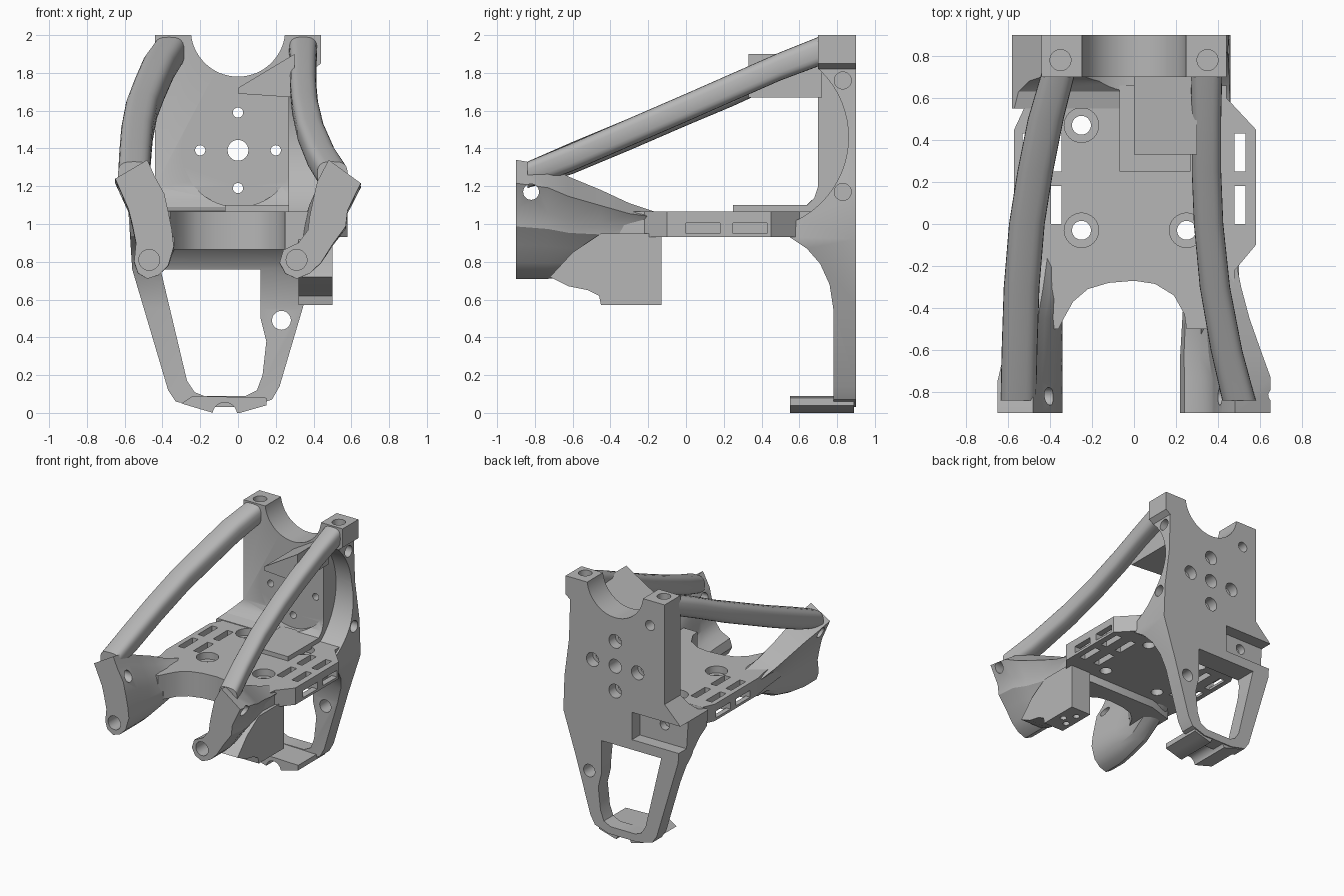
import bpy, bmesh
from math import cos, sin, pi
from mathutils import Matrix, Vector

if "Cube" in bpy.data.objects:
    bpy.data.objects.remove(bpy.data.objects["Cube"], do_unlink=True)

grey = bpy.data.materials.new("printed_grey")
grey.use_nodes = True
grey.diffuse_color = (0.47, 0.47, 0.47, 1)
grey.node_tree.nodes["Principled BSDF"].inputs["Base Color"].default_value = grey.diffuse_color


def make(name, bm):
    bmesh.ops.recalc_face_normals(bm, faces=bm.faces)
    me = bpy.data.meshes.new(name)
    bm.to_mesh(me)
    bm.free()
    me.materials.append(grey)
    ob = bpy.data.objects.new(name, me)
    bpy.context.collection.objects.link(ob)
    return ob


def skin(name, rings):
    """Closed skin through rings with equal point counts."""
    bm = bmesh.new()
    rows = [[bm.verts.new(p) for p in ring] for ring in rings]
    n = len(rows[0])
    for a, b in zip(rows, rows[1:]):
        for i in range(n):
            bm.faces.new((a[i], a[(i + 1) % n], b[(i + 1) % n], b[i]))
    bm.faces.new(rows[0])
    bm.faces.new(rows[-1])
    return make(name, bm)


def prism(name, pts, axis, lo, hi):
    """Extrude a 2D outline along the x, y or z axis."""
    put = {"x": lambda p, d: (d, p[0], p[1]),
           "y": lambda p, d: (p[0], d, p[1]),
           "z": lambda p, d: (p[0], p[1], d)}[axis]
    return skin(name, [[put(p, d) for p in pts] for d in (lo, hi)])


def disc(c, r, n=32):
    return [(c[0] + r * cos(2 * pi * i / n), c[1] + r * sin(2 * pi * i / n)) for i in range(n)]


def rod(c, r, axis, lo, hi):
    return prism("cutter", disc(c, r), axis, lo, hi)


def box(name, x, y, z):
    return prism(name, [(x[0], y[0]), (x[1], y[0]), (x[1], y[1]), (x[0], y[1])], "z", *z)


def combine(ob, tool, op="DIFFERENCE"):
    m = ob.modifiers.new("cut", "BOOLEAN")
    m.object, m.operation, m.solver = tool, op, "EXACT"
    with bpy.context.temp_override(object=ob, active_object=ob, selected_objects=[ob]):
        bpy.ops.object.modifier_apply(modifier=m.name)
    bpy.data.objects.remove(tool, do_unlink=True)


def loft(name, outline, sections):
    """Fit an XZ outline into (y, x0, x1, z0, z1) boxes and skin them."""
    us, vs = zip(*outline)
    u0, v0, du, dv = min(us), min(vs), max(us) - min(us), max(vs) - min(vs)
    return skin(name, [[(x0 + (u - u0) / du * (x1 - x0), y, z0 + (v - v0) / dv * (z1 - z0))
                        for u, v in outline] for y, x0, x1, z0, z1 in sections])


# Back plate: front outline crossed with side profile
back = prism("back_plate", [(-.44, 2), (.44, 2), (.44, 1.85), (.4, 1.82), (.41, 1.5), (.45, 1.2),
                            (.46, .92), (.35, .58), (.22, .14), (.18, .07), (.06, .03), (-.2, .03),
                            (-.33, .06), (-.37, .12), (-.56, .76), (-.58, 1.06), (-.44, 1.2)],
             "y", .5, 1)
side = [(.9, 0), (.9, 2), (.7, 2), (.7, 1.2), (.68, 1.14), (.63, 1.09), (.55, 1.07), (.55, .93),
        (.64, .87), (.71, .79), (.76, .68), (.78, .55), (.78, 0)]
combine(back, prism("cutter", side, "x", -.8, .8), "INTERSECT")
# Cable opening, top saddle, side scoop, motor clearance, rear pocket
combine(back, prism("cutter", [(-.41, .76), (.12, .76), (.12, .5), (.15, .38), (.13, .2), (.1, .12),
                               (.04, .09), (-.18, .09), (-.23, .11), (-.27, .17)], "y", .4, 1))
combine(back, prism("cutter", disc((0, 2.03), .25, 64), "y", .4, 1))
combine(back, prism("cutter", disc((.37, 1.46), .49, 64), "x", .27, .7))
combine(back, prism("cutter", disc((0, 1.39), .3, 64), "y", .4, .7))
combine(back, box("cutter", (-.8, -.15), (.8, 1), (.84, 1.06)))
# Bolt holes with rear counterbores
for x, z, r in [(0, 1.39, .055), (.2, 1.39, .027), (-.2, 1.39, .027), (0, 1.59, .027), (0, 1.19, .027)]:
    combine(back, rod((x, z), r, "y", .4, 1))
    combine(back, rod((x, z), .055, "y", .82, 1))
combine(back, rod((.23, .49), .05, "y", .4, 1))
combine(back, rod((-.37, .98), .04, "y", .7, 1))
combine(back, rod((-.31, 1.8), .04, "y", .8, 1))
for x in (-.35, .35):
    combine(back, rod((x, .78), .05, "z", 1.85, 2.1))
for z in (1.17, 1.76):
    combine(back, rod((.83, z), .045, "x", .3, .7))

# Bottom lip with a half-round groove
lip = prism("bottom_lip", [(-.2, .02), (-.13, 0), (.01, 0), (.08, .02), (.15, .04), (.15, .08),
                           (-.24, .09), (-.3, .05)], "y", .55, .89)
combine(lip, prism("cutter", disc((-.07, -.01), .065), "y", .4, 1))

# Floor with arched front edge
floor = prism("floor", [(.44, .74), (.44, .6), (.58, .45), (.58, -.1), (.48, -.22), (.46, -.5),
                        (.25, -.5), (.24, -.43), (.19, -.34), (.1, -.285), (0, -.27), (-.12, -.28),
                        (-.22, -.31), (-.29, -.37), (-.34, -.46), (-.36, -.5), (-.52, -.5),
                        (-.55, -.2), (-.57, -.1), (-.57, .45), (-.5, .6), (-.5, .74)], "z", .93, 1.065)
for x in (-.25, .25):
    for y in (-.03, .47):
        combine(floor, rod((x, y), .045, "z", .8, 1.2))
        combine(floor, rod((x, y), .082, "z", 1.01, 1.2))
for s in (-1, 1):
    for y in ((0, .18), (.25, .43)):
        for x in (.37, .505):
            combine(floor, box("cutter", (s * x - .026, s * x + .026), y, (.8, 1.2)))
        combine(floor, box("cutter", sorted((s * .52, s * .62)), y, (.95, 1.005)))

# Deeper front beam following the arch
beam = prism("front_beam", [(.25, -.5), (.24, -.43), (.19, -.34), (.1, -.285), (0, -.27), (-.12, -.28),
                            (-.22, -.31), (-.29, -.37), (-.34, -.46), (-.5, -.46), (-.5, -.2),
                            (-.3, -.14), (.3, -.14), (.46, -.2), (.46, -.5)], "z", .865, .95)
# Raised pad and sloped shelf
box("floor_pad", (-.07, .27), (.25, .66), (1.05, 1.1))
prism("sloped_shelf", [(0, 1.69), (.3, 1.67), (.3, 1.9), (0, 1.72)], "y", .33, .72)

# Front arms
left_outline = [(-.65, 1.24), (-.48, 1.34), (-.44, 1.25), (-.39, 1.16), (-.37, 1.07), (-.35, .97),
                (-.34, .88), (-.37, .78), (-.42, .73), (-.48, .71), (-.53, .74), (-.55, .8),
                (-.54, .9), (-.56, 1), (-.58, 1.08)]
arm_a = loft("front_arm_a", left_outline, [
    (-.9, -.65, -.34, .71, 1.34), (-.75, -.65, -.34, .71, 1.31), (-.62, -.62, -.34, .72, 1.25),
    (-.45, -.6, -.34, .76, 1.18), (-.3, -.58, -.31, .83, 1.11), (-.15, -.57, -.28, .93, 1.06)])
right_outline = [(.65, 1.24), (.48, 1.37), (.42, 1.25), (.4, 1.16), (.38, 1.06), (.37, .98), (.32, .91),
                 (.24, .87), (.22, .8), (.25, .74), (.31, .71), (.38, .74), (.44, .8), (.5, .9),
                 (.57, 1), (.58, 1.09)]
arm_b = loft("front_arm_b", right_outline, [
    (-.9, .22, .65, .71, 1.34), (-.73, .22, .65, .71, 1.31), (-.62, .22, .61, .72, 1.25),
    (-.45, .23, .55, .76, 1.18), (-.3, .24, .51, .83, 1.11), (-.15, .28, .48, .93, 1.06)])

# Side block below one arm
block = prism("side_block", [(-.13, .57), (-.45, .57), (-.46, .62), (-.52, .65), (-.62, .67),
                             (-.72, .72), (-.6, .85), (-.45, .95), (-.13, .95)], "x", .32, .5)
for x, y in ((.37, -.35), (.44, -.3), (.38, -.22)):
    combine(block, rod((x, y), .025, "z", .4, .65))

# Rails from the arms up to the plate
oval = []
for i in range(24):
    c, s = cos(2 * pi * i / 24), sin(2 * pi * i / 24)
    oval.append((abs(c) ** .65 * (1 if c > 0 else -1), abs(s) ** .65 * (1 if s > 0 else -1)))


def rail(name, path):
    return loft(name, oval, [(y, x - w, x + w, z - h, z + h) for x, y, z, w, h in path])


rail_a = rail("rail_a", [(-.55, -.84, 1.26, .085, .07), (-.545, -.6, 1.35, .085, .085),
                         (-.535, -.3, 1.475, .085, .085), (-.51, 0, 1.605, .085, .085),
                         (-.47, .25, 1.71, .085, .085), (-.42, .5, 1.825, .085, .085),
                         (-.36, .72, 1.915, .08, .082)])
rail_b = rail("rail_b", [(.5, -.84, 1.26, .08, .07), (.44, -.6, 1.355, .075, .075),
                         (.385, -.3, 1.485, .072, .075), (.355, 0, 1.615, .07, .075),
                         (.345, .25, 1.725, .07, .075), (.345, .5, 1.835, .07, .075),
                         (.345, .72, 1.92, .075, .078)])

# Screw holes through the arm tips
for arm, x, c in ((arm_a, -.47, -.45), (arm_b, .31, .45)):
    combine(arm, rod((x, .81), .055, "y", -1, -.7))
    combine(arm, rod((-.82, 1.17), .042, "x", c - .3, c + .3))

# Smooth shading with sharp edges kept
for ob in bpy.context.collection.objects:
    if ob.type == "MESH":
        ob.select_set(True)
        bpy.context.view_layer.objects.active = ob
bpy.ops.object.shade_smooth_by_angle(angle=pi / 6)
